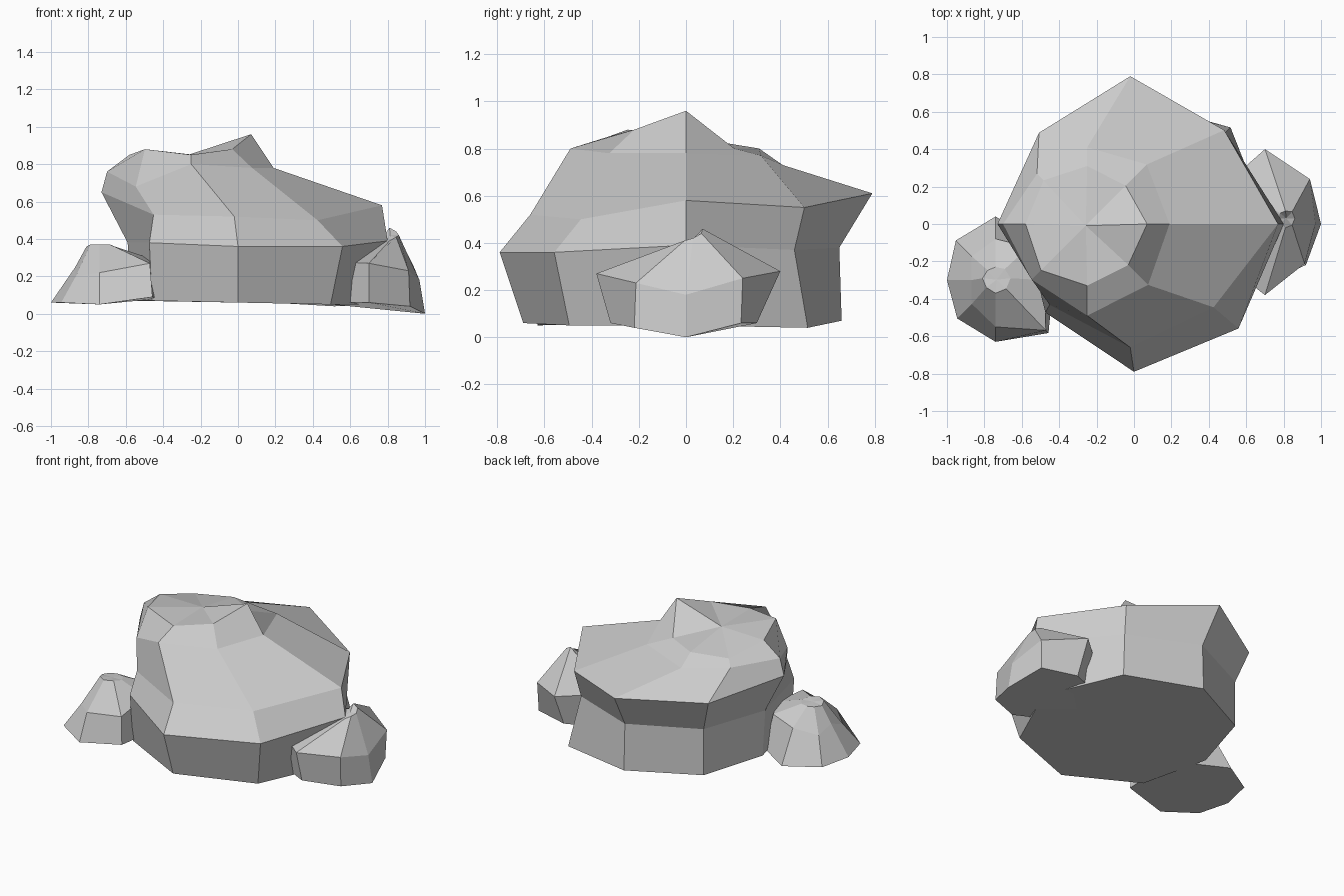
import bpy
import bmesh
from math import cos, sin, pi

default_cube = bpy.data.objects.get("Cube")
if default_cube:
    bpy.data.objects.remove(default_cube, do_unlink=True)


def make_material(name, colour):
    material = bpy.data.materials.new(name)
    material.use_nodes = True
    material.diffuse_color = colour
    shader = material.node_tree.nodes["Principled BSDF"]
    shader.inputs["Base Color"].default_value = colour
    shader.inputs["Roughness"].default_value = 0.9
    return material


stone_grey = make_material("stone grey", (0.6, 0.6, 0.6, 1))


def ring(bm, centre, radii, heights):
    """One uneven loop at equal angles, starting at +x; sizes in hundredths."""
    step = 2 * pi / len(radii)
    return [
        bm.verts.new((
            (centre[0] + radius * cos(index * step)) / 100,
            (centre[1] + radius * sin(index * step)) / 100,
            height / 100,
        ))
        for index, (radius, height) in enumerate(zip(radii, heights))
    ]


def make_rock(name, sections):
    """Stack uneven loops into a closed, flat-shaded boulder."""
    bm = bmesh.new()
    loops = [ring(bm, *section) for section in sections]
    for lower, upper in zip(loops, loops[1:]):
        count = len(lower)
        for index in range(count):
            following = (index + 1) % count
            bm.faces.new((lower[index], lower[following],
                          upper[following], upper[index]))
    bm.faces.new(list(reversed(loops[0])))
    crown = bm.faces.new(loops[-1])
    bmesh.ops.poke(bm, faces=[crown])
    bmesh.ops.recalc_face_normals(bm, faces=bm.faces[:])

    mesh = bpy.data.meshes.new(name)
    bm.to_mesh(mesh)
    bm.free()
    mesh.materials.append(stone_grey)
    rock = bpy.data.objects.new(name, mesh)
    bpy.context.scene.collection.objects.link(rock)
    return rock


# Large boulder: foot, waist, overhanging rim, shoulder and tilted crown
make_rock("large_boulder", [
    ((0, 0), (72, 73, 66, 62, 57, 65, 69, 70), (5, 4, 7, 7, 7, 7, 6, 5)),
    ((0, 0), (80, 65, 65, 62, 59, 67, 79, 79), (39, 37, 38, 38, 38, 38, 36, 36)),
    ((-2, 0), (79, 71, 79, 69, 71, 61, 66, 63), (58, 55, 61, 59, 65, 53, 52, 50)),
    ((-25, 0), (44, 45, 41, 38, 45, 42, 49, 46), (78, 77, 73, 75, 76, 68, 80, 78)),
    ((-25, 0), (32, 29, 31, 33, 33, 35, 33, 31), (96, 80, 80, 79, 85, 88, 85, 88)),
])

# Small boulder on the left: leaning walls below a pointed cap
make_rock("left_small_boulder", [
    ((70, 0), (30, 33, 30, 30, 30, 30, 32, 31), (0, 6, 6, 6, 6, 6, 6, 4)),
    ((70, 0), (27, 34, 40, 30, 20, 30, 38, 30), (18, 25, 28, 28, 28, 28, 27, 23)),
    ((81, 3), (5, 5, 4, 4, 4, 4, 5, 5), (42, 44, 46, 42, 39, 39, 39, 41)),
])

# Small boulder on the right: wide foot, sloping shoulder and blunt cap
make_rock("right_small_boulder", [
    ((-74, -30), (31, 30, 34, 30, 26, 29, 33, 40), (8, 7, 6, 6, 6, 6, 5, 9)),
    ((-74, -30), (26, 25, 22, 18, 13, 18, 25, 38), (30, 30, 27, 22, 25, 20, 22, 27)),
    ((-74, -29), (8, 7, 6, 6, 7, 7, 8, 8), (36, 36, 36, 36, 36, 37, 37, 37)),
])
